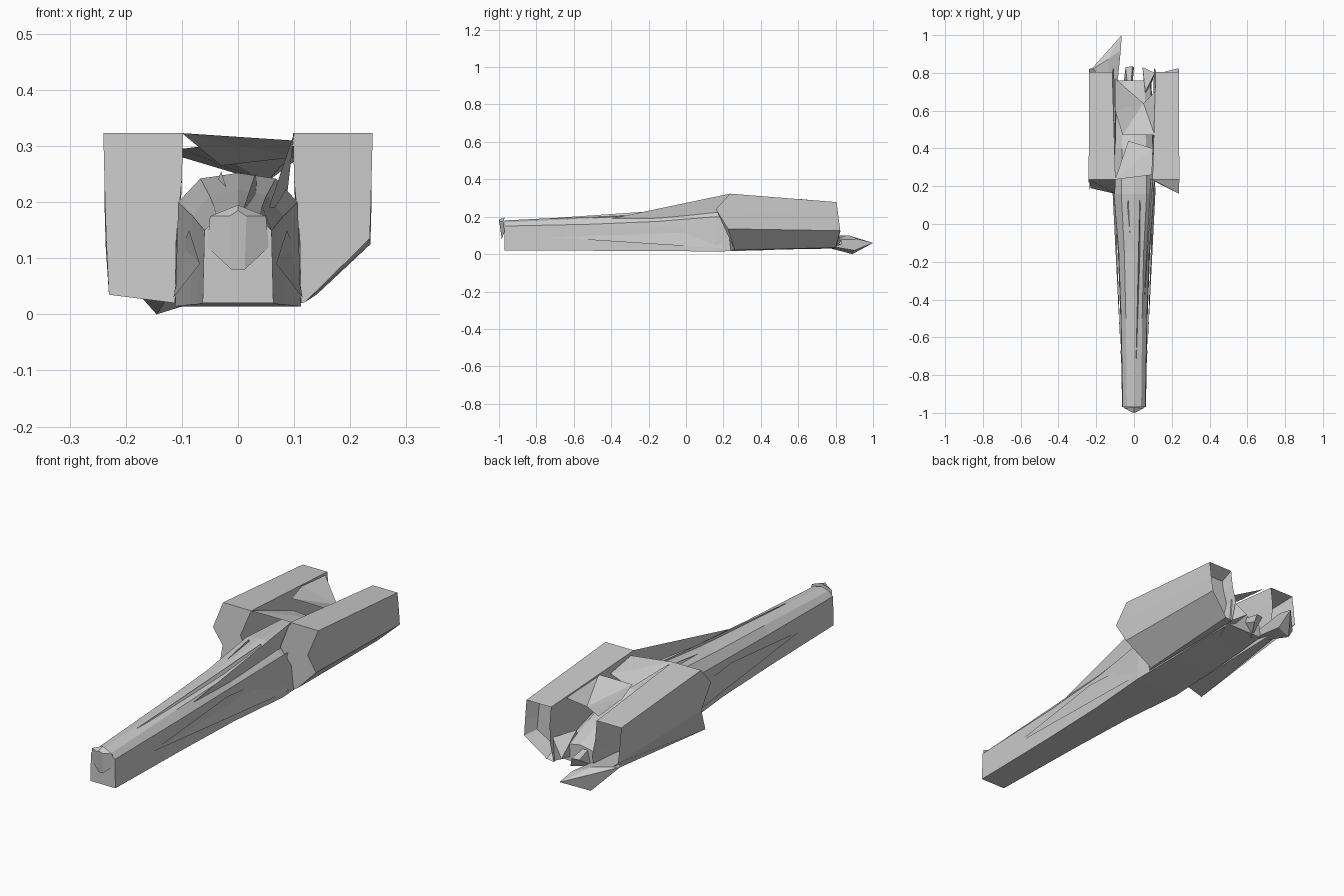
import bpy, bmesh


def make(name, verts, faces):
    me = bpy.data.meshes.new(name)
    me.from_pydata(verts, [], faces)
    bm = bmesh.new()
    bm.from_mesh(me)
    bmesh.ops.recalc_face_normals(bm, faces=bm.faces)
    bm.to_mesh(me)
    bm.free()
    ob = bpy.data.objects.new(name, me)
    bpy.context.collection.objects.link(ob)
    return ob


def loft(name, rings, caps=(True, True)):
    n = len(rings[0])
    verts = [p for r in rings for p in r]
    faces = [(k * n + i, k * n + (i + 1) % n, (k + 1) * n + (i + 1) % n, (k + 1) * n + i)
             for k in range(len(rings) - 1) for i in range(n)]
    if caps[0]:
        faces.append(tuple(range(n)))
    if caps[1]:
        faces.append(tuple(range(len(verts) - n, len(verts))))
    return make(name, verts, faces)


def hull_ring(y, w, bottom, shoulder, top):
    # Seven-sided section: flat floor, upright walls, ridged roof
    return [(-w, y, bottom), (w, y, bottom), (w * .95, y, shoulder),
            (w * .6, y, top - .01), (0, y, top), (-w * .6, y, top - .01),
            (-w * .95, y, shoulder)]


# Long tapering nose and centre body
loft("nose_hull", [hull_ring(*s) for s in [
    (-.97, .063, .02, .15, .18), (-.5, .072, .018, .16, .203),
    (-.15, .085, .017, .175, .222), (.16, .112, .014, .2, .252),
    (.40, .105, .02, .19, .24), (.62, .10, .03, .13, .17),
    (.76, .09, .035, .09, .12)]])

# Ragged nose cap
loft("nose_cap", [
    [(-.055, -.97, .12), (.055, -.97, .12), (.05, -.975, .175), (0, -.97, .195), (-.05, -.975, .175)],
    [(-.012, -.985, .08), (.012, -.985, .08), (.015, -.995, .175), (0, -1, .185), (-.015, -.995, .175)]])

# Raised spine blades along the nose
for s, y0, h in ((1, -.75, .25), (-1, -.3, .255)):
    make("spine_blade", [(s * .01, y0, .19), (s * .03, .12, h), (s * .035, .16, .2),
                         (s * .05, .05, .2)],
         [(0, 1, 2), (0, 1, 3), (1, 2, 3), (0, 2, 3)])


# Side pods with wedge fronts, hollow sterns and sloping undersides
def pod(side, low_front, depth):
    front = [(.112, .24, .02), low_front, (.235, .225, .135), (.238, .16, .24),
             (.24, .235, .323), (.098, .235, .323), (.10, .16, .24), (.11, .225, .135)]
    rear = [(.105, .80, .03), (.14, .80, .035), (.236, .825, .125), (.238, .815, .2),
            (.238, .805, .278), (.115, .805, .278), (.115, .815, .2), (.105, .825, .12)]
    cavity = [(.12 + (x - .12) * .8, y - depth, .17 + (z - .17) * .75) for x, y, z in rear]
    loft("side_pod", [[(side * x, y, z) for x, y, z in r] for r in (front, rear, cavity)])


pod(1, (.12, .26, .022), .06)
pod(-1, (.23, .19, .035), .25)

# Thin deck plates bridging the pods
make("deck_plate", [(-.10, .77, .28), (.05, .64, .235), (.11, .70, .28), (.11, .47, .30), (-.06, .47, .30),
                    (-.10, .60, .295)], [(0, 1, 5), (5, 1, 4), (4, 1, 3), (3, 1, 2)])
make("front_bridge", [(-.10, .235, .323), (.095, .26, .31), (.10, .40, .28), (-.03, .44, .265)],
     [(0, 1, 2), (0, 2, 3)])
make("right_strake", [(.10, .235, .323), (.055, -.40, .19), (.085, .24, .19)],
     [(0, 1, 2)])
for s in (-1, 1):
    make("lower_strake", [(s * .068, -.73, .09), (s * .10, .16, .12), (s * .115, .20, .03), (s * .087, -.2, .15)],
         [(0, 1, 2), (0, 1, 3)])

# Broken tail fins
for name, tip, base in (
        ("left_tail", (-.065, 1, .06), [(-.235, .81, .10), (-.145, .89, .0), (-.08, .90, .02), (-.07, .92, .08),
                                        (-.14, .87, .10)]),
        ("left_tail_root", (-.10, .62, .07), [(-.235, .81, .10), (-.145, .89, .0), (-.08, .90, .02),
                                              (-.07, .92, .08), (-.14, .87, .10)]),
        ("middle_tail", (-.02, .60, .14), [(-.055, .74, .03), (.0, .83, .05), (-.01, .835, .09), (-.045, .83, .09)]),
        ("right_tail", (.045, .83, .07), [(.06, .66, .03), (.11, .79, .03), (.11, .80, .14), (.06, .70, .15)])):
    n = len(base)
    make(name, base + [tip], [(i, (i + 1) % n, n) for i in range(n)] + [tuple(range(n))])
